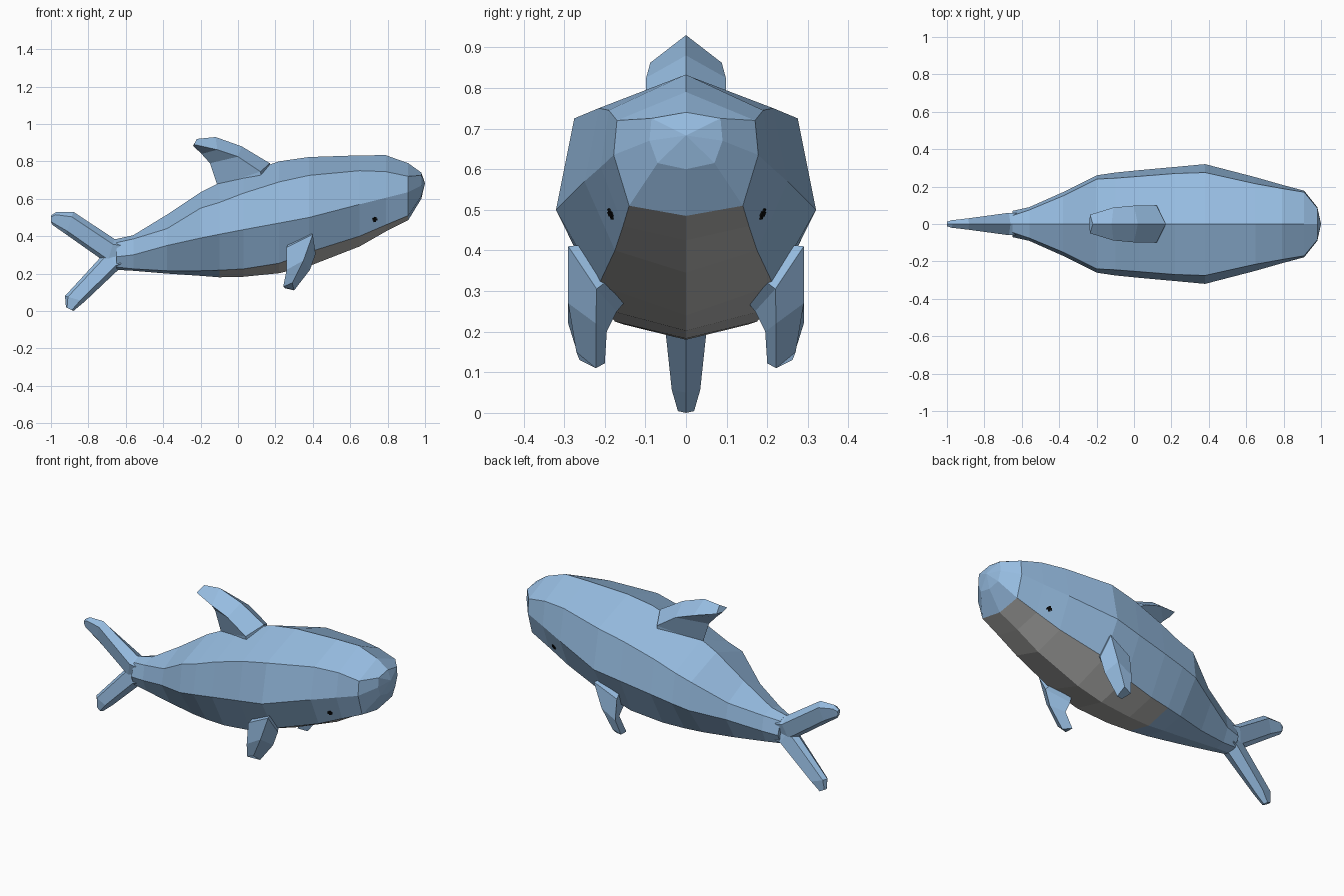
import bpy, bmesh
from mathutils import Vector, Matrix
from mathutils.bvhtree import BVHTree

if "Cube" in bpy.data.objects:
    bpy.data.objects.remove(bpy.data.objects["Cube"])


def material(name, rgb):
    m = bpy.data.materials.new(name)
    m.diffuse_color = (*rgb, 1)
    m.use_nodes = True
    m.node_tree.nodes["Principled BSDF"].inputs["Base Color"].default_value = m.diffuse_color
    return m


BLUE = material("sea blue", (0.305, 0.503, 0.75))
GREY = material("belly grey", (0.50, 0.50, 0.49))
BLACK = material("eye black", (0.003, 0.003, 0.003))


def finish(bm, name, mats):
    bmesh.ops.recalc_face_normals(bm, faces=bm.faces)
    me = bpy.data.meshes.new(name)
    bm.to_mesh(me)
    for m in mats:
        me.materials.append(m)
    ob = bpy.data.objects.new(name, me)
    bpy.context.collection.objects.link(ob)
    return ob


def loft(rings):
    """Skin a list of equal-length rings and cap both ends."""
    bm = bmesh.new()
    vs = [[bm.verts.new(p) for p in r] for r in rings]
    n = len(vs[0])
    for a, b in zip(vs, vs[1:]):
        for i in range(n):
            j = (i + 1) % n
            bm.faces.new((a[i], a[j], b[j], b[i]))
    bm.faces.new(vs[0])
    bm.faces.new(vs[-1])
    return bm


# Body: x, top z, (upper y,z), (widest y,z), (lower y,z), bottom z
stations = [
    (-0.65, .385, .045, .365, .07, .29, .045, .235, .22),
    (-0.56, .405, .075, .385, .09, .30, .055, .225, .215),
    (-0.38, .515, .15, .44, .17, .35, .09, .215, .20),
    (-0.20, .635, .24, .55, .26, .39, .135, .215, .188),
    (-0.10, .685, .245, .58, .275, .41, .155, .218, .18),
    (0.03, .735, .255, .63, .288, .435, .175, .225, .183),
    (0.22, .80, .27, .69, .305, .47, .20, .255, .202),
    (0.38, .823, .275, .725, .32, .50, .215, .315, .24),
    (0.65, .832, .215, .75, .25, .57, .175, .40, .345),
    (0.79, .833, .19, .745, .21, .605, .155, .46, .425),
    (0.91, .79, .17, .72, .178, .635, .14, .51, .485),
    (0.98, .74, .085, .725, .09, .67, .07, .615, .60),
]
rings = []
for x, zt, yu, zu, yw, zw, yl, zl, zb in stations:
    half = [(yu, zu), (yw, zw), (yl, zl)]
    rings.append([(x, 0, zt)] + [(x, y, z) for y, z in half] + [(x, 0, zb)]
                 + [(x, -y, z) for y, z in reversed(half)])
bm = loft(rings)

# Pointed snout
bm.faces.ensure_lookup_table()
cap = bm.faces[-1]
tip = bmesh.ops.poke(bm, faces=[cap])["verts"][0]
tip.co = (1.0, 0, .683)

# Grey belly: the faces between the lower edges, ahead of the rear body
for f in bm.faces:
    c = f.calc_center_median()
    low = all(abs(v.co.y) < .22 and v.co.z < .52 for v in f.verts)
    if low and -0.1 < c.x < 0.91 and any(v.co.y == 0 for v in f.verts):
        f.material_index = 1
bm.normal_update()
tree = BVHTree.FromBMesh(bm)
finish(bm, "body", [BLUE, GREY])

# Dorsal fin: ridge x,z / side x,y,z / rear x,z
dorsal = [
    (.17, .76, .13, .09, .68, -.10, .60),
    (.17, .79, .12, .10, .745, -.11, .67),
    (.02, .88, .00, .098, .825, -.15, .79),
    (-.12, .93, -.11, .088, .862, -.195, .84),
    (-.22, .92, -.235, .05, .89, -.24, .883),
]
finish(loft([[(rx, 0, rz), (sx, sy, sz), (bx, 0, bz), (sx, -sy, sz)]
             for rx, rz, sx, sy, sz, bx, bz in dorsal]), "dorsal_fin", [BLUE])


# Tail lobes: leading x,z / trailing x,z / half thickness
def tail_lobe(name, secs):
    out = []
    for lx, lz, tx, tz, h in secs:
        a, b = Vector((lx, 0, lz)), Vector((tx, 0, tz))
        p, q, s = a.lerp(b, .22), a.lerp(b, .85), Vector((0, h, 0))
        out.append([a, p + s, q + s * .6, b, q - s * .6, p - s])
    finish(loft(out), name, [BLUE])


tail_lobe("upper_tail_lobe", [(-.62, .385, -.64, .225, .06),
                              (-.66, .385, -.70, .255, .06),
                              (-.88, .53, -.92, .41, .03),
                              (-.97, .53, -.992, .46, .02),
                              (-1.0, .51, -1.0, .475, .012)])
tail_lobe("lower_tail_lobe", [(-.62, .22, -.64, .37, .06),
                              (-.64, .22, -.70, .325, .055),
                              (-.82, .05, -.925, .08, .035),
                              (-.88, .0, -.92, .02, .02)])

# Pectoral fins: front, outer, back and inner corner of each section
pectoral = [
    [(.38, .15, .36), (.37, .20, .42), (.28, .20, .38), (.31, .12, .31)],
    [(.415, .22, .305), (.40, .29, .41), (.26, .275, .34), (.29, .17, .25)],
    [(.385, .222, .22), (.35, .29, .27), (.26, .29, .22), (.30, .195, .20)],
    [(.30, .222, .11), (.29, .27, .15), (.242, .262, .13), (.25, .20, .122)],
]
for side, s in (("left", 1), ("right", -1)):
    finish(loft([[(x, y * s, z) for x, y, z in r] for r in pectoral]),
           side + "_pectoral_fin", [BLUE])

    # Plus-shaped eye plate lying on the cheek
    hit, normal, _, _ = tree.ray_cast(Vector((.732, s, .49)), Vector((0, -s, 0)))
    if normal.y * s < 0:
        normal = -normal
    across = Vector((0, 0, 1)).cross(normal).normalized()
    up = normal.cross(across)
    frame = Matrix((across, up, normal)).transposed().to_4x4()
    bm = bmesh.new()
    for w, h in ((.028, .012), (.012, .028)):
        bmesh.ops.create_cube(bm, size=1, matrix=Matrix.Translation(hit) @ frame
                              @ Matrix.Diagonal((w, h, .008, 1)))
    finish(bm, side + "_eye", [BLACK])
